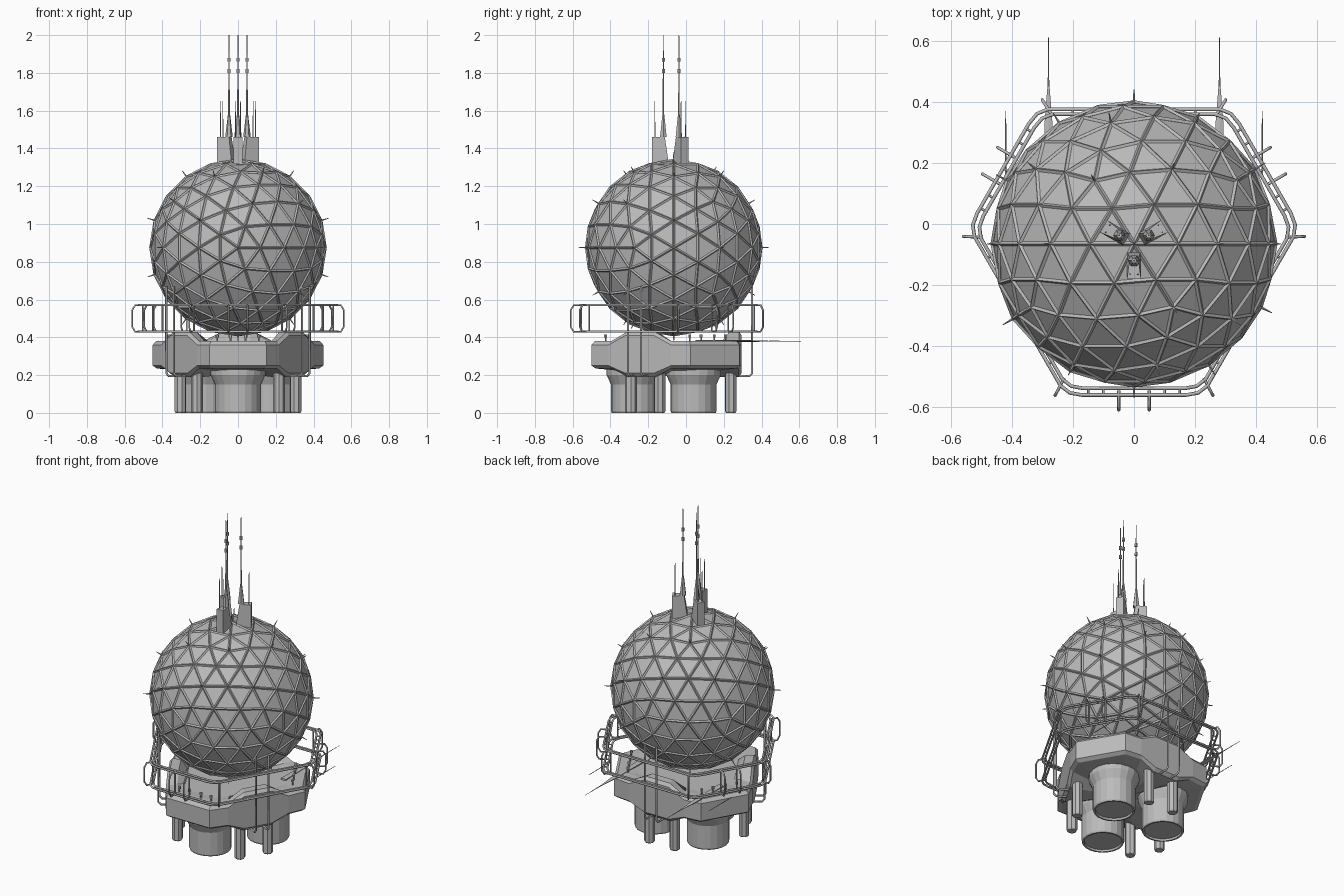
import bpy, bmesh
from math import radians, pi
from mathutils import Matrix, Vector

if "Cube" in bpy.data.objects:
    bpy.data.objects.remove(bpy.data.objects["Cube"], do_unlink=True)

grey = bpy.data.materials.new("plain_grey")
grey.use_nodes = True
grey.diffuse_color = (0.5, 0.5, 0.5, 1)
grey.node_tree.nodes["Principled BSDF"].inputs["Base Color"].default_value = (0.5, 0.5, 0.5, 1)

AXIS = Vector((0, -0.065, 0))
BALL = Vector((0, -0.065, 0.875))
LOBES = (-90, 30, 150)     # wide ends of the base
SIDES = (-30, 90, 210)     # thick blocks between them


def frame(angle):
    """Local x points outward, local y runs sideways."""
    return Matrix.Translation(AXIS) @ Matrix.Rotation(radians(angle), 4, 'Z')


def add_object(name, data):
    ob = bpy.data.objects.new(name, data)
    data.materials.append(grey)
    bpy.context.collection.objects.link(ob)
    return ob


def finish(name, bm):
    bmesh.ops.recalc_face_normals(bm, faces=bm.faces)
    me = bpy.data.meshes.new(name)
    bm.to_mesh(me)
    bm.free()
    return add_object(name, me)


def cone(bm, place, r1, r2, z1, z2, x=0, y=0, sides=8):
    spot = Matrix.Translation((x, y, (z1 + z2) / 2))
    bmesh.ops.create_cone(bm, cap_ends=True, segments=sides, radius1=r1, radius2=r2,
                          depth=z2 - z1, matrix=place @ spot)


def pipes(name, paths, radius, closed=False):
    cu = bpy.data.curves.new(name, 'CURVE')
    cu.dimensions = '3D'
    cu.bevel_depth = radius
    cu.bevel_resolution = 1
    cu.use_fill_caps = True
    for path in paths:
        sp = cu.splines.new('POLY')
        sp.points.add(len(path) - 1)
        for pt, co in zip(sp.points, path):
            pt.co = (*co, 1)
        sp.use_cyclic_u = closed
    return add_object(name, cu)


# Faceted dome and its raised lattice
def ball_mesh(level, radius):
    bm = bmesh.new()
    turn = Matrix.Translation(BALL) @ Matrix.Rotation(pi / 2, 4, 'X')
    bmesh.ops.create_icosphere(bm, subdivisions=level, radius=radius, matrix=turn)
    return bm


finish("dome_panels", ball_mesh(3, 0.462))
lattice = finish("dome_lattice", ball_mesh(3, 0.463))
wire = lattice.modifiers.new("struts", 'WIREFRAME')
wire.thickness = 0.014
wire.offset = 0
wire.use_replace = True

# Short spikes on the main lattice joints
nodes = ball_mesh(2, 0.463)
spikes = bmesh.new()
for v in nodes.verts:
    out = (v.co - BALL).normalized()
    turn = Matrix.Translation(v.co) @ out.to_track_quat('Z', 'Y').to_matrix().to_4x4()
    cone(spikes, turn, 0.005, 0.0015, 0, 0.042, sides=5)
nodes.free()
finish("dome_spikes", spikes)

# Base body: twelve-sided plan, thicker on three sides
outline = []   # position, is thick
for lobe, side in zip(LOBES, SIDES):
    outline += [(frame(lobe) @ Vector((0.435, w, 0)), False) for w in (-0.15, 0.15)]
    outline += [(frame(side) @ Vector((0.36, w, 0)), abs(w) < 0.1)
                for w in (-0.19, -0.087, 0.087, 0.19)]
levels = (   # inward scale, thin height, thick height
    (0.7, 0.225, 0.19), (0.95, 0.235, 0.19), (1, 0.25, 0.21),
    (1, 0.36, 0.41), (0.96, 0.38, 0.43), (0.82, 0.38, 0.43), (0.7, 0.375, 0.375))
bm = bmesh.new()
rings = []
for scale, thin, thick in levels:
    rings.append([bm.verts.new(AXIS + (p - AXIS) * scale + Vector((0, 0, thick if t else thin)))
                  for p, t in outline])
count = len(outline)
for low, high in zip(rings, rings[1:]):
    for i in range(count):
        j = (i + 1) % count
        bm.faces.new((low[i], low[j], high[j], high[i]))
for ring, z in ((rings[0], 0.21), (rings[-1], 0.375)):
    hub = bm.verts.new(AXIS + Vector((0, 0, z)))
    for i in range(count):
        bm.faces.new((ring[i], ring[(i + 1) % count], hub))
finish("base_body", bm)

# Three large thrusters with flared collars and recessed ends
bm = bmesh.new()
for a in LOBES:
    profile = ((0, 0.012), (0.106, 0.012), (0.108, 0), (0.118, 0), (0.122, 0.01),
               (0.122, 0.15), (0.145, 0.2), (0.145, 0.25))
    pts = [bm.verts.new(frame(a) @ Vector((0.21 + r, 0, z))) for r, z in profile]
    edges = [bm.edges.new(e) for e in zip(pts, pts[1:])]
    bmesh.ops.spin(bm, geom=pts + edges, cent=frame(a) @ Vector((0.21, 0, 0)),
                   axis=(0, 0, 1), angle=2 * pi, steps=20)
bmesh.ops.remove_doubles(bm, verts=bm.verts, dist=0.0002)
finish("thrusters", bm)

# Six legs under the thick sides
bm = bmesh.new()
for a in SIDES:
    for off in (-16.2, 16.2):
        place = frame(a + off)
        cone(bm, place, 0.026, 0.031, 0, 0.008, x=0.314)
        cone(bm, place, 0.031, 0.031, 0.008, 0.22, x=0.314)
finish("legs", bm)

# Small lamps standing on the base
bm = bmesh.new()
for a in LOBES:
    for w in (-0.11, -0.04, 0.04, 0.11):
        cone(bm, frame(a), 0.005, 0.005, 0.37, 0.4, x=0.36, y=w, sides=6)
        cone(bm, frame(a), 0.009, 0.009, 0.4, 0.415, x=0.36, y=w, sides=6)
finish("base_lamps", bm)


# Guard rails: an upper and a lower loop of twin pipes
def loop(inset, z):
    path = []
    for a in LOBES:
        corner = ((0.465, -0.24), (0.488, -0.21), (0.495, -0.17),
                  (0.495, 0.17), (0.488, 0.21), (0.465, 0.24))
        path += [frame(a) @ Vector((d - inset, w * (1 - inset), z)) for d, w in corner]
    return path


pipes("guard_rails", [loop(i, z) for i in (0, 0.022) for z in (0.43, 0.57)], 0.006, True)

# Bracket handles joining the rails, and short rungs between twin pipes
handle = ((-0.02, 0.43), (0.03, 0.43), (0.045, 0.455), (0.045, 0.545), (0.03, 0.57), (-0.02, 0.57))
brackets, rungs = [], []
for a in LOBES:
    for turn, d, w in ((0, 0.5, -0.05), (0, 0.5, 0.05), (-27.5, 0.515, 0), (27.5, 0.515, 0)):
        place = frame(a + turn)
        brackets.append([place @ Vector((d + x, w, z)) for x, z in handle])
        brackets.append([place @ Vector((d - 0.01, w, z)) for z in (0.43, 0.57)])
for z in (0.43, 0.57):
    for a in LOBES:
        for w in (-0.15, -0.1, 0, 0.1, 0.15):
            rungs.append([frame(a) @ Vector((d, w, z)) for d in (0.473, 0.495)])
    for a in SIDES:
        for w in (-0.2, -0.1, 0, 0.1, 0.2):
            rungs.append([frame(a) @ Vector((d, w, z)) for d in (0.42, 0.44)])
pipes("rail_brackets", brackets, 0.005)
pipes("rail_rungs", rungs, 0.004)

# Pairs of upright rods bent in under the base
rods = []
bend = ((0.33, 0.195), (0.4, 0.195), (0.415, 0.21), (0.415, 0.67))
for a in SIDES:
    for w in (-0.04, 0.04):
        rods.append([frame(a) @ Vector((d, w, z)) for d, z in bend])
pipes("upright_rods", rods, 0.006)

# Three masts on top of the dome
bm = bmesh.new()
for a in LOBES:
    place = frame(a)
    box = bmesh.ops.create_cube(bm, size=1, matrix=place @ Matrix.Translation((0.07, 0, 1.385))
                                @ Matrix.Diagonal((0.09, 0.046, 0.15, 1)))
    for v in box["verts"]:   # narrow the inner top edge
        loc = place.inverted() @ v.co
        if loc.z > 1.4 and loc.x < 0.05:
            v.co = place @ Vector((loc.x + 0.022, loc.y * 0.6, loc.z))
    cone(bm, place, 0.02, 0.006, 1.46, 1.58, x=0.055, sides=6)
    cone(bm, place, 0.005, 0.002, 1.56, 2.0, x=0.055, sides=6)
    cone(bm, place, 0.009, 0.009, 1.8, 1.82, x=0.055, sides=6)
    cone(bm, place, 0.009, 0.009, 1.86, 1.88, x=0.055, sides=6)
    for w in (-0.013, 0.013):
        cone(bm, place, 0.003, 0.0015, 1.45, 1.65, x=0.1, y=w, sides=5)
finish("top_masts", bm)

# Needle aerials pointing backward from the base
bm = bmesh.new()
for side in (-1, 1):
    lay = Matrix.Translation((side * 0.28, 0, 0.38)) @ Matrix.Rotation(-pi / 2, 4, 'X')
    flat = lay @ Matrix.Diagonal((1, 0.35, 1, 1))
    cone(bm, flat, 0.02, 0.015, 0.05, 0.33, sides=6)
    cone(bm, flat, 0.015, 0.004, 0.33, 0.45, sides=6)
    cone(bm, lay, 0.003, 0.001, 0.44, 0.61, sides=5)
    cone(bm, lay, 0.003, 0.0015, 0.15, 0.37, x=side * 0.14, sides=5)
finish("rear_aerials", bm)
